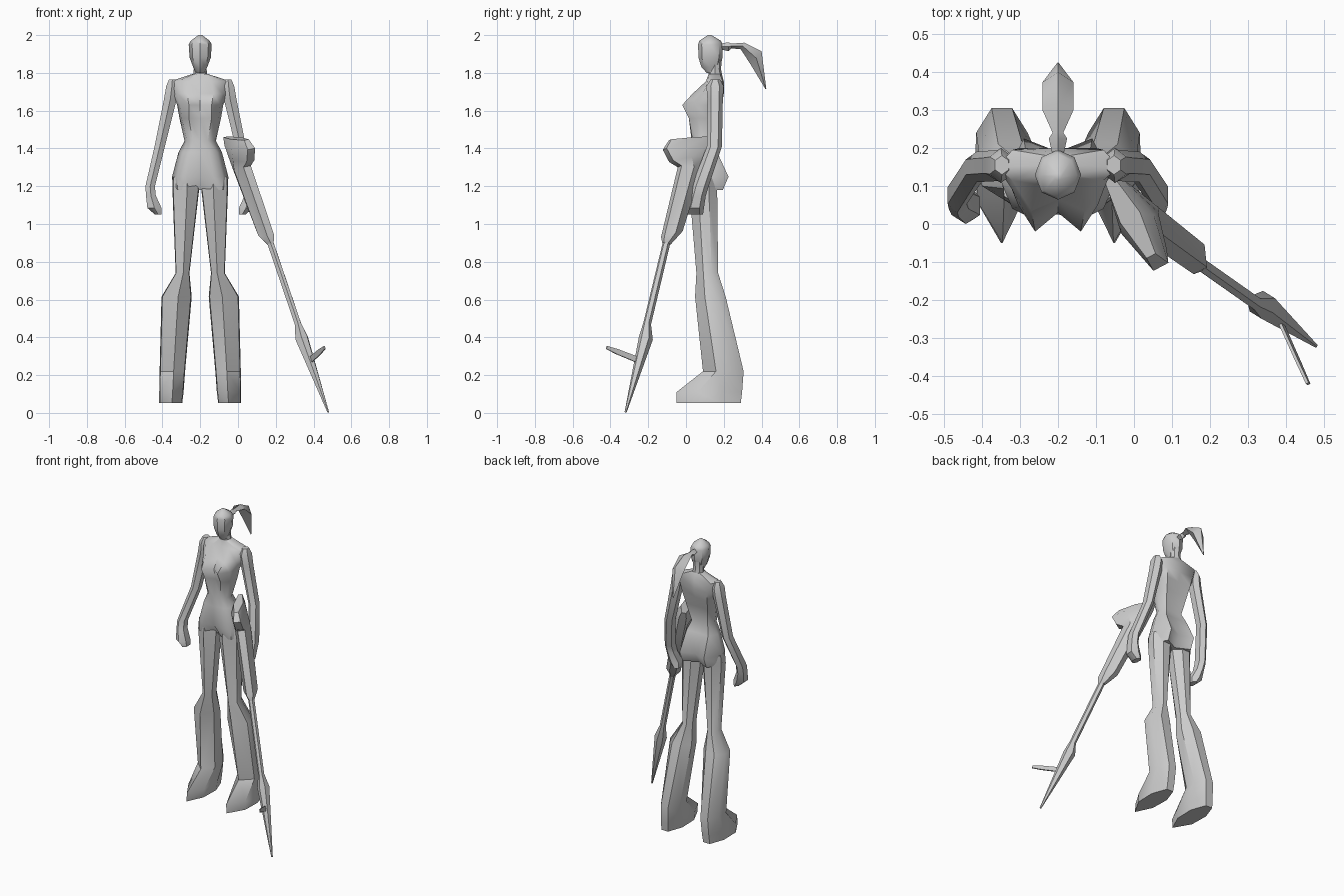
import bpy, bmesh, math
from mathutils import Vector

CX = -0.2  # body centre line


def loft(name, rings, x=0.0, mirror=False, angle=40):
    """Skin a list of equal-length point rings, with end caps."""
    bm = bmesh.new()
    loops = [[bm.verts.new(p) for p in r] for r in rings]
    n = len(loops[0])
    for a, b in zip(loops, loops[1:]):
        for i in range(n):
            j = (i + 1) % n
            bm.faces.new((a[i], a[j], b[j], b[i]))
    bm.faces.new(loops[0])
    bm.faces.new(loops[-1])
    bmesh.ops.recalc_face_normals(bm, faces=bm.faces)
    me = bpy.data.meshes.new(name)
    bm.to_mesh(me)
    bm.free()
    me.shade_smooth()
    me.set_sharp_from_angle(angle=math.radians(angle))
    ob = bpy.data.objects.new(name, me)
    ob.location.x = x
    bpy.context.collection.objects.link(ob)
    if mirror:
        ob.modifiers.new("mirror", 'MIRROR').use_mirror_merge = False
    return ob


def fit(template, z, x0, x1, y0, y1):
    """Place a unit outline in a rectangle at height z."""
    return [(x0 + u * (x1 - x0), y0 + v * (y1 - y0), z) for u, v in template]


def mirrored(z, half):
    """Full ring from half outline running front centre to back centre."""
    return [(x, y, z) for x, y in half] + [(-x, y, z) for x, y in half[-2:0:-1]]


OCT = [(.5 + .5 * math.cos(i * math.pi / 4), .5 + .5 * math.sin(i * math.pi / 4)) for i in range(8)]
LIMB = [(.45, 0), (.97, .32), (1, .7), (.7, 1), (.3, 1), (0, .7), (.03, .32)]
HEX = [(.5, 0), (1, .25), (1, .75), (.5, 1), (0, .75), (0, .25)]

# torso with hips
loft("torso", [
    mirrored(1.795, [(0, .12), (.02, .12), (.033, .13), (.038, .155), (.03, .18), (0, .19)]),
    mirrored(1.755, [(0, .11), (.06, .105), (.12, .115), (.16, .15), (.12, .195), (0, .20)]),
    mirrored(1.69, [(0, .065), (.07, .035), (.12, .09), (.145, .15), (.10, .20), (0, .20)]),
    mirrored(1.63, [(0, .03), (.06, -.02), (.105, .05), (.122, .13), (.09, .19), (0, .185)]),
    mirrored(1.56, [(0, .04), (.06, .015), (.098, .06), (.11, .12), (.08, .17), (0, .165)]),
    mirrored(1.44, [(0, .03), (.04, .035), (.07, .06), (.083, .10), (.06, .14), (0, .135)]),
    mirrored(1.38, [(0, .025), (.05, .03), (.09, .05), (.115, .11), (.08, .165), (0, .16)]),
    mirrored(1.25, [(0, .03), (.07, .015), (.12, .04), (.149, .11), (.09, .225), (0, .19)]),
    mirrored(1.18, [(0, .08), (.06, .03), (.12, .04), (.145, .10), (.09, .195), (0, .15)]),
], CX, angle=50)

# head and neck
loft("head", [fit(OCT, z, -w, w, y0, y1) for z, w, y0, y1 in [
    (2.0, .01, .115, .135), (1.97, .05, .07, .185), (1.95, .061, .064, .195),
    (1.88, .056, .066, .193), (1.83, .037, .082, .178), (1.80, .022, .11, .16)]], CX)
loft("neck", [fit(OCT, z, -w, w, y0, y1) for z, w, y0, y1 in [
    (1.87, .035, .12, .19), (1.82, .034, .12, .185), (1.77, .038, .12, .195)]], CX)

# ponytail: upper line, lower line, half width
loft("ponytail", [
    [(0, yt, zt), (w, (yt + yb) / 2, (zt + zb) / 2), (0, yb, zb), (-w, (yt + yb) / 2, (zt + zb) / 2)]
    for yt, zt, yb, zb, w in [
        (.18, 1.955, .18, 1.925, .014), (.225, 1.962, .225, 1.915, .024),
        (.24, 1.955, .24, 1.93, .014), (.31, 1.96, .29, 1.925, .041),
        (.40, 1.915, .345, 1.84, .041), (.425, 1.715, .42, 1.715, .003)]], CX)

# legs with flared boots
loft("leg", [fit(LIMB, *r) for r in [
    (1.25, .01, .146, .03, .165), (1.18, .006, .147, .018, .165),
    (.74, .057, .13, .055, .17), (.615, .045, .205, .048, .21),
    (.22, .08, .215, .09, .305), (.11, .088, .217, -.05, .297),
    (.052, .095, .217, -.05, .29)]], CX, True)

# arms with closed hands
loft("arm", [fit(HEX, *r) for r in [
    (1.765, .13, .165, .13, .18), (1.73, .12, .18, .108, .2), (1.66, .125, .192, .113, .195),
    (1.41, .187, .242, .11, .19), (1.20, .24, .29, .03, .12), (1.15, .235, .287, .018, .105),
    (1.085, .205, .28, 0, .095), (1.05, .205, .24, .012, .09)]], CX, True)

# long weapon: frame runs from the tip up the axis
TIP = Vector((.478, -.32, .003))
D = Vector((.315, -.223, -.922)).normalized()
V = Vector((.383, -.858, .341)).normalized()
W = D.cross(V)


def at(s, a, b):
    return TIP - D * s + V * a + W * b


def section(st, a_t, sb, a_b, b):
    """Six-sided section between an upper and a lower profile point."""
    sm, am = (st + sb) / 2, (a_t + a_b) / 2
    return [at(st, a_t, b * .45), at(sm, am, b), at(sb, a_b, b * .45),
            at(sb, a_b, -b * .45), at(sm, am, -b), at(st, a_t, -b * .45)]


loft("weapon_stock", [section(*r) for r in [
    (1.52, .12, 1.615, -.092, .03), (1.46, .138, 1.57, -.092, .05),
    (1.41, .085, 1.50, -.09, .052), (1.40, .03, 1.42, -.088, .05),
    (1.0, .03, 1.06, -.066, .045), (.965, .02, .97, -.022, .018)]])
loft("weapon_barrel", [section(*r) for r in [
    (.99, .018, .99, -.018, .019), (.51, .018, .51, -.02, .019),
    (.43, .02, .43, -.047, .038), (0, .005, 0, -.005, .005)]])
loft("weapon_spike", [
    [at(.30 + h, a, -.004), at(.30 + h, a, .004), at(.30 - h, a, .004), at(.30 - h, a, -.004)]
    for a, h in [(0, .016), (.13, .014), (.195, .008)]])
